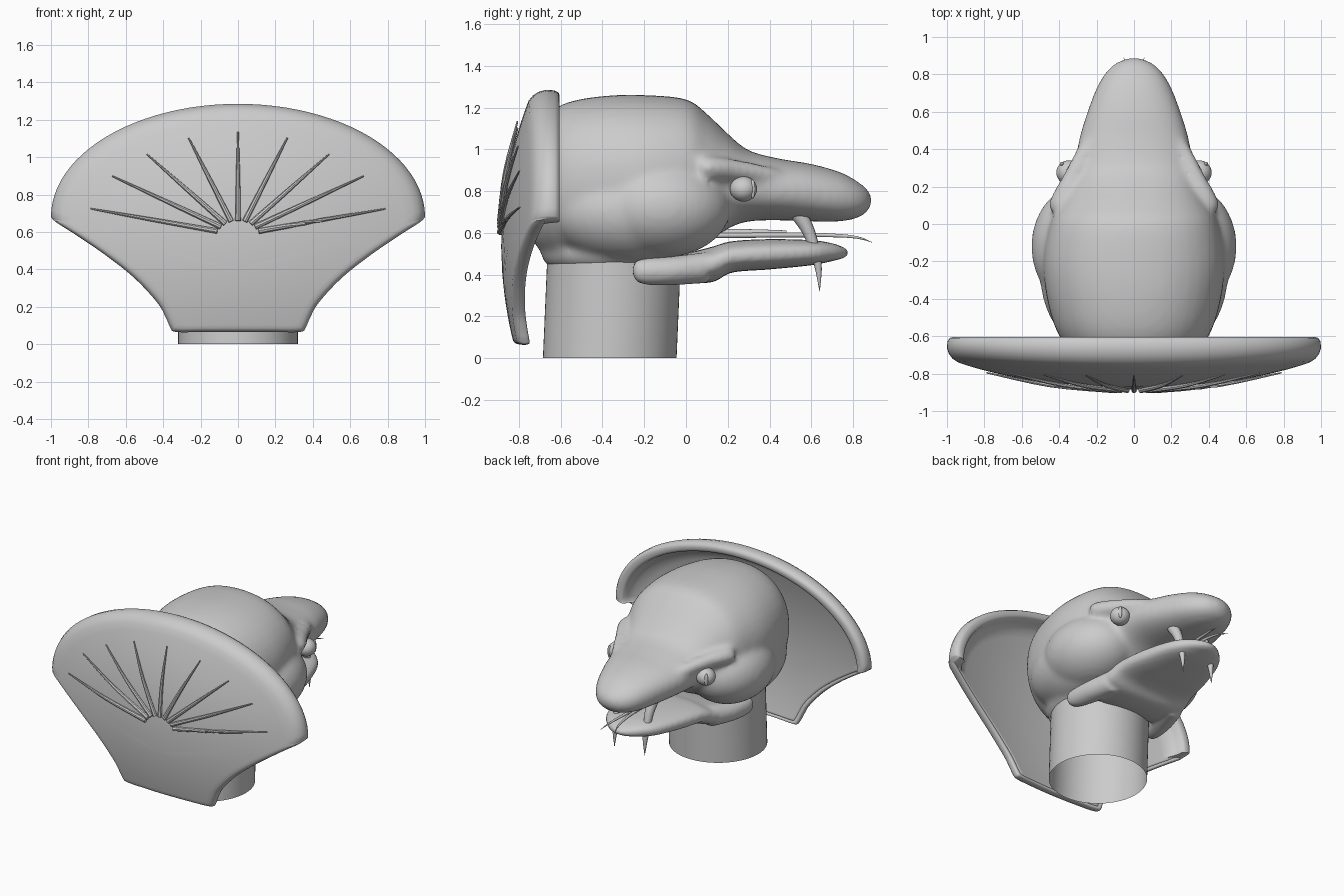
import bpy, math
from mathutils import Vector

if "Cube" in bpy.data.objects:
    bpy.data.objects.remove(bpy.data.objects["Cube"])

grey = bpy.data.materials.new("plain_grey")
grey.use_nodes = True
grey.diffuse_color = (0.6, 0.6, 0.6, 1)
grey.node_tree.nodes["Principled BSDF"].inputs["Base Color"].default_value = (0.6, 0.6, 0.6, 1)


def finish(ob, angle=40):
    ob.data.materials.clear()
    ob.data.materials.append(grey)
    bpy.ops.object.select_all(action='DESELECT')
    ob.select_set(True)
    bpy.context.view_layer.objects.active = ob
    bpy.ops.object.shade_smooth_by_angle(angle=math.radians(angle))
    return ob


def rings_mesh(name, rings):
    """Skin a list of closed rings that share a point count."""
    n = len(rings[0])
    verts = [p for r in rings for p in r]
    faces = [(k * n + i, k * n + (i + 1) % n, (k + 1) * n + (i + 1) % n, (k + 1) * n + i)
             for k in range(len(rings) - 1) for i in range(n)]
    faces += [tuple(range(n))[::-1], tuple(range(len(verts) - n, len(verts)))]
    me = bpy.data.meshes.new(name)
    me.from_pydata(verts, [], faces)
    ob = bpy.data.objects.new(name, me)
    bpy.context.collection.objects.link(ob)
    bpy.context.view_layer.objects.active = ob
    ob.select_set(True)
    bpy.ops.object.mode_set(mode='EDIT')
    bpy.ops.mesh.select_all(action='SELECT')
    bpy.ops.mesh.remove_doubles(threshold=0.0001)
    bpy.ops.mesh.normals_make_consistent(inside=False)
    bpy.ops.object.mode_set(mode='OBJECT')
    ob.select_set(False)
    return ob


def smooth_path(pts, steps=5):
    """Catmull-Rom interpolation of tuples of any length."""
    out = []
    for i in range(len(pts) - 1):
        quad = [pts[max(i - 1, 0)], pts[i], pts[i + 1], pts[min(i + 2, len(pts) - 1)]]
        for s in range(steps):
            t = s / steps
            out.append(tuple(b + t / 2 * (c - a + t * (2 * a - 5 * b + 4 * c - d + t * (3 * (b - c) + d - a)))
                             for a, b, c, d in zip(*quad)))
    return out + [pts[-1]]


def loft(name, sections, power=2.0, n=40):
    """Sections along y: (y, centre x, half width, bottom, top)."""
    rings = []
    for y, cx, w, lo, hi in smooth_path(sections):
        ring = []
        for i in range(n):
            c, s = math.cos(math.tau * i / n), math.sin(math.tau * i / n)
            ring.append((cx + w * math.copysign(abs(c) ** (2 / power), c), y,
                         (lo + hi) / 2 + (hi - lo) / 2 * math.copysign(abs(s) ** (2 / power), s)))
        rings.append(ring)
    return rings_mesh(name, rings)


def tube(name, pts, n=12, steps=4):
    """Tapered tube through points (x, y, z, radius)."""
    path = smooth_path(pts, steps)
    rings = []
    for i, p in enumerate(path):
        d = (Vector(path[min(i + 1, len(path) - 1)][:3]) - Vector(path[max(i - 1, 0)][:3])).normalized()
        u = d.cross(Vector((1, 0.1, 0.2))).normalized()
        v = d.cross(u)
        rings.append([Vector(p[:3]) + p[3] * (u * math.cos(math.tau * k / n) + v * math.sin(math.tau * k / n))
                      for k in range(n)])
    return rings_mesh(name, rings)


def ball(name, loc, size):
    bpy.ops.mesh.primitive_uv_sphere_add(segments=32, ring_count=16, location=loc)
    ob = bpy.context.object
    ob.name, ob.scale = name, size
    bpy.ops.object.transform_apply(location=False, rotation=False)
    return ob


def fuse(name, parts, voxel, rounds):
    """Blend overlapping parts into one soft skin."""
    bpy.ops.object.select_all(action='DESELECT')
    for p in parts:
        p.select_set(True)
    ob = bpy.context.view_layer.objects.active = parts[0]
    bpy.ops.object.join()
    ob.name = name
    m = ob.modifiers.new("Remesh", 'REMESH')
    m.mode, m.voxel_size = 'VOXEL', voxel
    m = ob.modifiers.new("Smooth", 'SMOOTH')
    m.factor, m.iterations = 0.5, rounds
    for mod in list(ob.modifiers):
        bpy.ops.object.modifier_apply(modifier=mod.name)
    return finish(ob, 70)


# Head: cranium running into the snout, with cheeks and brow ridges
parts = [loft("head", [
    (-0.77, 0, 0.02, 0.72, 0.80), (-0.75, 0, 0.18, 0.60, 0.98), (-0.69, 0, 0.32, 0.51, 1.14),
    (-0.58, 0, 0.41, 0.46, 1.22), (-0.40, 0, 0.465, 0.45, 1.255), (-0.20, 0, 0.485, 0.47, 1.26),
    (0.00, 0, 0.45, 0.51, 1.24), (0.10, 0, 0.40, 0.55, 1.17), (0.20, 0, 0.345, 0.62, 1.075),
    (0.30, 0, 0.32, 0.655, 0.995), (0.45, 0, 0.295, 0.66, 0.955), (0.60, 0, 0.25, 0.655, 0.93),
    (0.74, 0, 0.195, 0.655, 0.89), (0.83, 0, 0.135, 0.675, 0.84), (0.875, 0, 0.07, 0.71, 0.80),
    (0.89, 0, 0.01, 0.75, 0.77)], 2.2),
    ball("throat", (0, -0.36, 0.50), (0.34, 0.335, 0.13))]
for s in (1, -1):
    parts.append(ball("cheek", (s * 0.275, -0.12, 0.72), (0.275, 0.335, 0.24)))
    parts.append(ball("jowl", (s * 0.22, -0.25, 0.70), (0.285, 0.42, 0.25)))
    parts.append(tube("brow", [(s * 0.41, 0.06, 0.90, 0.01), (s * 0.41, 0.075, 0.905, 0.04),
                               (s * 0.40, 0.11, 0.91, 0.055), (s * 0.33, 0.25, 0.90, 0.05),
                               (s * 0.25, 0.42, 0.87, 0.04), (s * 0.22, 0.50, 0.85, 0.01)]))
fuse("head", parts, 0.018, 12)

# Eyes with slit pupils
for s, side in ((1, "left"), (-1, "right")):
    finish(ball(side + "_eye", (s * 0.35, 0.275, 0.81), (0.065, 0.065, 0.06)), 60)
    finish(ball(side + "_pupil", (s * 0.385, 0.32, 0.81), (0.012, 0.012, 0.045)), 60)

# Lower jaw with two arms reaching back around the neck
parts = [loft("jaw", [
    (-0.10, 0, 0.33, 0.38, 0.46), (0.0, 0, 0.335, 0.36, 0.50), (0.13, 0, 0.325, 0.365, 0.535),
    (0.22, 0, 0.31, 0.41, 0.56), (0.40, 0, 0.275, 0.425, 0.57), (0.60, 0, 0.21, 0.445, 0.565),
    (0.70, 0, 0.14, 0.465, 0.55), (0.755, 0, 0.07, 0.48, 0.53), (0.78, 0, 0.01, 0.50, 0.51)], 2.6)]
for s in (1, -1):
    parts.append(loft("arm", [
        (-0.255, s * 0.33, 0.01, 0.41, 0.43), (-0.24, s * 0.33, 0.04, 0.37, 0.465),
        (-0.18, s * 0.32, 0.06, 0.35, 0.48), (-0.05, s * 0.29, 0.08, 0.35, 0.49),
        (0.10, s * 0.25, 0.08, 0.36, 0.51)], n=20))
fuse("lower_jaw", parts, 0.014, 4)

# Neck, an open tube
bpy.ops.mesh.primitive_cylinder_add(vertices=64, radius=0.32, depth=0.7, end_fill_type='NOTHING',
                                    location=(0, -0.365, 0.35))
neck = bpy.context.object
neck.name = "neck"
for v in neck.data.vertices:
    if v.co.z > 0:
        v.co.y += 0.03
finish(neck)

# Forked tongue and fangs
finish(tube("tongue", [(0, 0.05, 0.60, 0.02), (0, 0.3, 0.602, 0.016), (0, 0.48, 0.60, 0.012)]))
for s, side in ((1, "left"), (-1, "right")):
    finish(tube(side + "_tongue_fork", [
        (s * 0.01, 0.1, 0.588, 0.014), (s * 0.01, 0.5, 0.59, 0.012), (s * 0.02, 0.7, 0.588, 0.009),
        (s * 0.035, 0.82, 0.578, 0.006), (s * 0.055, 0.89, 0.555, 0.001)]))
    finish(tube(side + "_fang", [
        (s * 0.12, 0.54, 0.69, 0.04), (s * 0.12, 0.59, 0.60, 0.03), (s * 0.12, 0.63, 0.46, 0.02),
        (s * 0.12, 0.64, 0.32, 0.001)]))


# Hood: a shallow shell with a deep rounded rim along its domed top
def hood_y(x, z):
    up = 0.15 * ((z - 0.55) / 0.73) ** 2 if z > 0.55 else 0.06 * ((0.55 - z) / 0.48) ** 2
    return -0.885 + 0.16 * x * x + up


dome = [(math.cos(math.pi * i / 48), 0.68 + 0.605 * math.sin(math.pi * i / 48)) for i in range(1, 25)]
side = smooth_path([(0, 0.065), (0.18, 0.065), (0.33, 0.065), (0.36, 0.085), (0.385, 0.14), (0.43, 0.22),
                    (0.55, 0.35), (0.70, 0.47), (0.86, 0.58), (0.97, 0.65), (1.0, 0.68)], 4)
half = side + dome
outline = half + [(-x, z) for x, z in half[-2:0:-1]]
WALL = 0.06


def hood_ring(scale, depth, toward_rim=0.0):
    """One ring of the shell; toward_rim slides it from the shell to the rim plane."""
    ring = []
    for x0, z0 in outline:
        x, z = x0 * scale, 0.4 + (z0 - 0.4) * scale
        y = hood_y(x, z)
        rim = max(y + WALL, -0.605) if z0 > 0.665 else y + WALL
        ring.append((x, y + depth + (rim - y - depth) * toward_rim, z))
    return ring


rows = [0.01, 0.15, 0.3, 0.45, 0.6, 0.72, 0.83, 0.89]
rings = [hood_ring(k, 0) for k in rows + [0.94]]
rings += [hood_ring(k, 0, t) for k, t in ((0.97, 0.08), (0.99, 0.25), (1.0, 0.5), (0.997, 0.8),
                                          (0.985, 0.96), (0.97, 1.0), (0.945, 1.0), (0.93, 0.93))]
rings += [hood_ring(0.92, WALL, 0.4)] + [hood_ring(k, WALL) for k in rows[::-1]]
finish(rings_mesh("hood", rings), 60)

# Quills fanned over the outside of the hood
for i in range(9):
    a = math.radians((10, 25, 41.5, 63, 90, 117, 138.5, 155, 170)[i])
    r = (0.80, 0.74, 0.65, 0.58, 0.55)[min(i, 8 - i)]
    start = 0.12 - 0.045 * math.sin(a)
    pts = []
    for t, rad in ((0.0, 0.015), (0.5, 0.011), (1.0, 0.004)):
        d = start + (r - start) * t
        x, z = d * math.cos(a), 0.585 + d * math.sin(a)
        pts.append((x, hood_y(x, z) - 0.008 - 0.01 * t, z, rad))
    finish(tube("quill_%d" % (i + 1), pts, 8))
